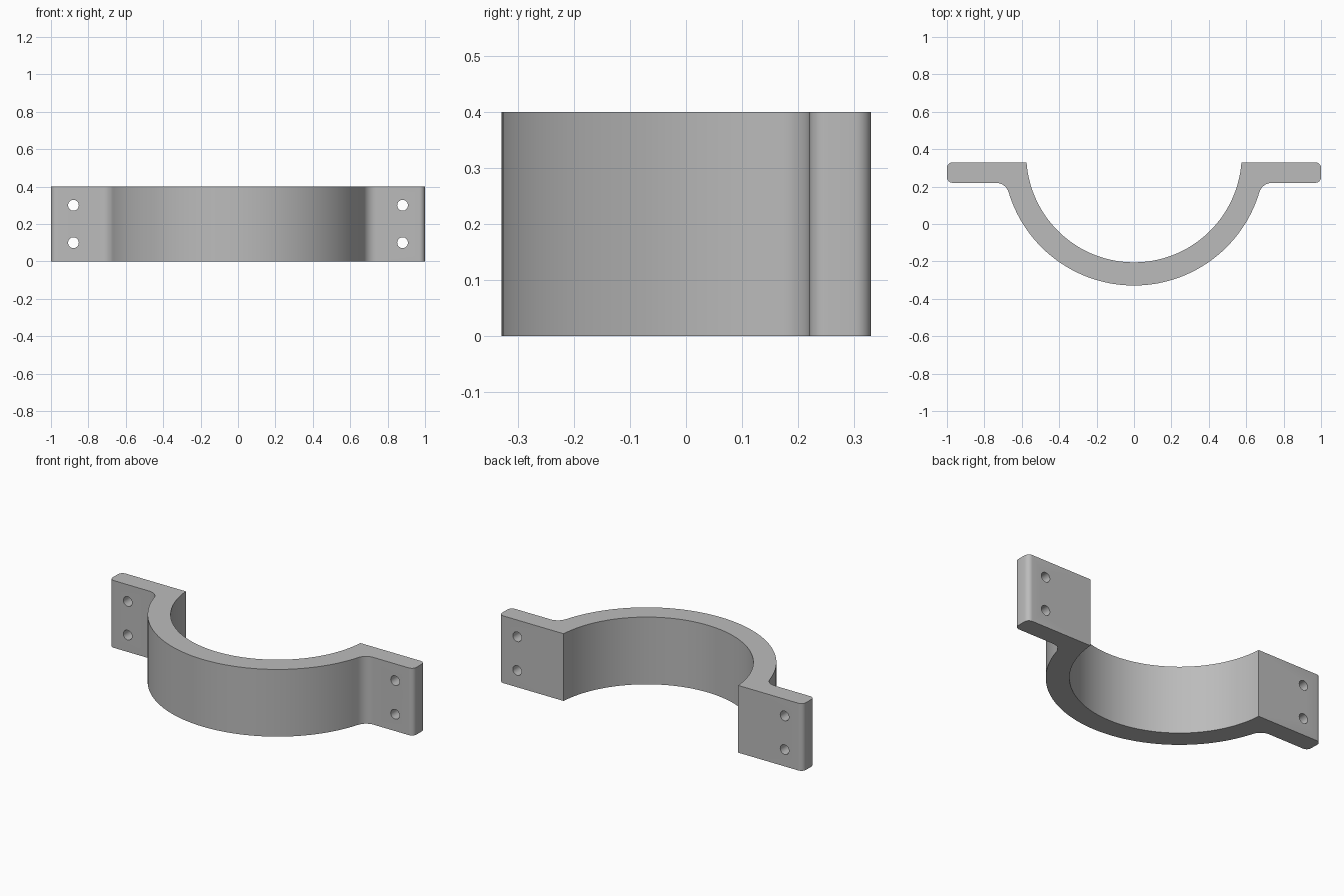
import bpy
import bmesh
from math import sin, cos, pi, atan2, sqrt

cube = bpy.data.objects.get("Cube")
if cube:
    bpy.data.objects.remove(cube)

HEIGHT = 0.4
BACK, FRONT = 0.33, 0.22        # faces of the bolt flanges
CENTRE, INNER, OUTER = 0.371, 0.576, 0.7
FILLET, CORNER = 0.07, 0.03


def arc(cx, cy, r, start, end, steps):
    angles = [start + (end - start) * i / steps for i in range(steps + 1)]
    return [(cx + r * cos(a), cy + r * sin(a)) for a in angles]


def finish(bm, name):
    mesh = bpy.data.meshes.new(name)
    bmesh.ops.recalc_face_normals(bm, faces=bm.faces)
    bm.to_mesh(mesh)
    bm.free()
    obj = bpy.data.objects.new(name, mesh)
    bpy.context.collection.objects.link(obj)
    return obj


# Right half of the outline, from the bottom of the outer arc to the inner edge
fy = FRONT - FILLET
fx = sqrt((OUTER + FILLET) ** 2 - (CENTRE - fy) ** 2)
join = atan2(fy - CENTRE, fx)
half = arc(0, CENTRE, OUTER, -pi / 2, join, 28)
half += arc(fx, fy, FILLET, join + pi, pi / 2, 8)
half += arc(1 - CORNER, FRONT + CORNER, CORNER, -pi / 2, 0, 6)
half += arc(1 - CORNER, BACK - CORNER, CORNER, 0, pi / 2, 6)
tip = atan2(BACK - CENTRE, sqrt(INNER ** 2 - (BACK - CENTRE) ** 2))
half += arc(0, CENTRE, INNER, tip, -pi / 2, 32)
outline = half + [(-x, y) for x, y in half[-2:0:-1]]

# Clamp body extruded from the outline
bm = bmesh.new()
base = bm.faces.new([bm.verts.new((x, y, 0)) for x, y in outline])
top = bmesh.ops.extrude_face_region(bm, geom=[base])["geom"]
bmesh.ops.translate(bm, vec=(0, 0, HEIGHT),
                    verts=[g for g in top if isinstance(g, bmesh.types.BMVert)])
clamp = finish(bm, "half_clamp")

# Bolt holes through both flanges
bm = bmesh.new()
for x in (-0.88, 0.88):
    for z in (0.1, 0.3):
        ring = [bm.verts.new((px, 0.1, pz)) for px, pz in arc(x, z, 0.029, 0, 2 * pi, 16)[:-1]]
        face = bm.faces.new(ring)
        end = bmesh.ops.extrude_face_region(bm, geom=[face])["geom"]
        bmesh.ops.translate(bm, vec=(0, 0.4, 0),
                            verts=[g for g in end if isinstance(g, bmesh.types.BMVert)])
cutter = finish(bm, "bolt_hole_cutter")
cutter.hide_render = True

cut = clamp.modifiers.new("bolt_holes", "BOOLEAN")
cut.operation = "DIFFERENCE"
cut.solver = "EXACT"
cut.object = cutter
bpy.ops.object.select_all(action="DESELECT")
clamp.select_set(True)
bpy.context.view_layer.objects.active = clamp
bpy.ops.object.modifier_apply(modifier=cut.name)
bpy.data.objects.remove(cutter)

# Plain grey metal
grey = bpy.data.materials.new("grey_metal")
grey.use_nodes = True
colour = (0.5, 0.5, 0.5, 1)
grey.diffuse_color = colour
grey.node_tree.nodes["Principled BSDF"].inputs["Base Color"].default_value = colour
clamp.data.materials.clear()
clamp.data.materials.append(grey)
bpy.ops.object.shade_smooth_by_angle(angle=pi / 6)
